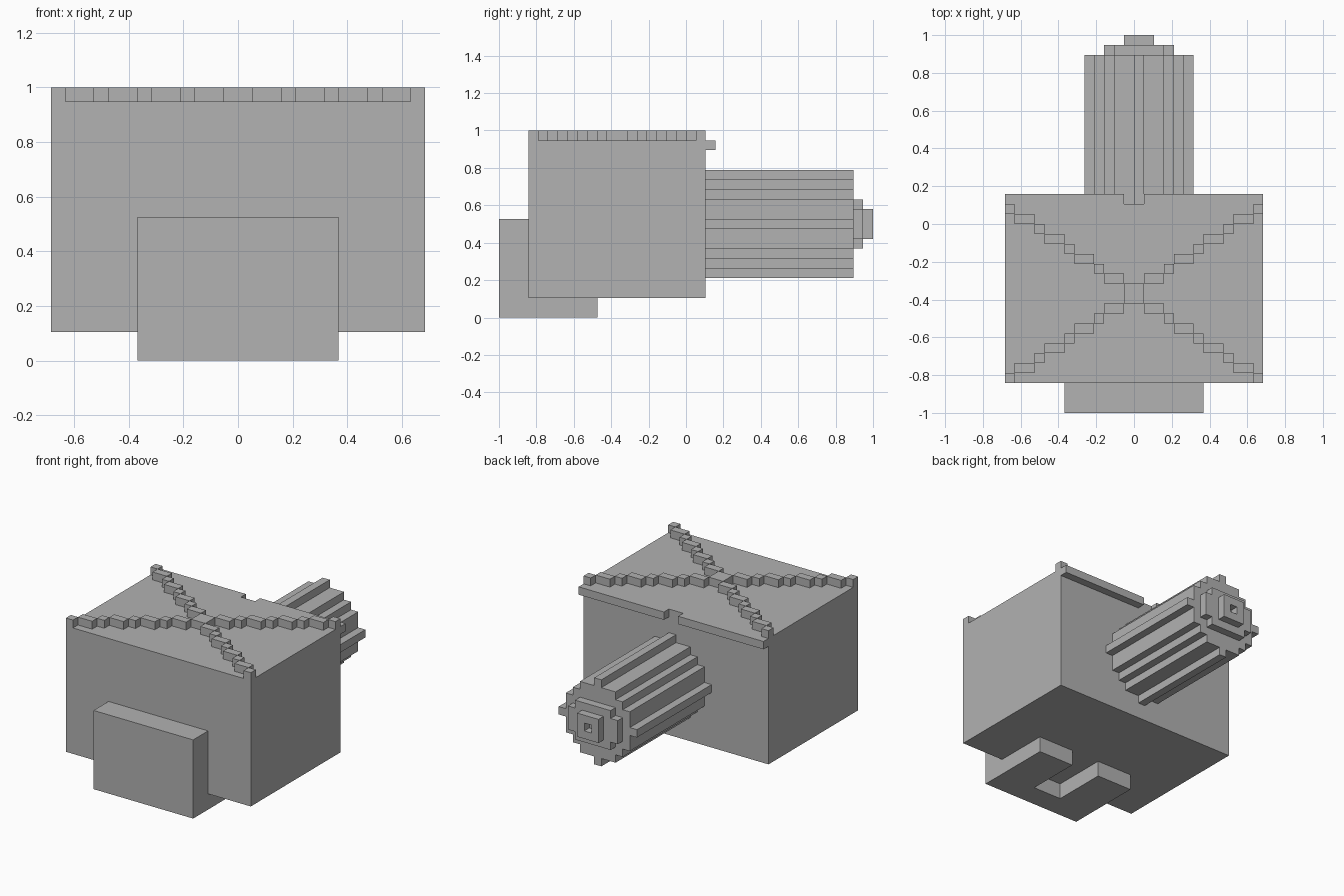
import bpy
import bmesh
from mathutils import Vector

if "Cube" in bpy.data.objects:
    bpy.data.objects.remove(bpy.data.objects["Cube"], do_unlink=True)

U = 2 / 38                      # edge of one block
ORIGIN = Vector((13, 19, 0))    # centre of the footprint, in blocks

grey = bpy.data.materials.new("plain_grey")
grey.use_nodes = True
colour = (0.445, 0.445, 0.445, 1)
grey.diffuse_color = colour
grey.node_tree.nodes["Principled BSDF"].inputs["Base Color"].default_value = colour


def finish(name, bm):
    """Scale from blocks to units and make the object."""
    for v in bm.verts:
        v.co = (v.co - ORIGIN) * U
    bmesh.ops.recalc_face_normals(bm, faces=bm.faces)
    mesh = bpy.data.meshes.new(name)
    bm.to_mesh(mesh)
    bm.free()
    mesh.materials.append(grey)
    obj = bpy.data.objects.new(name, mesh)
    bpy.context.collection.objects.link(obj)
    return obj


def add_box(bm, low, high):
    low, high = Vector(low), Vector(high)
    verts = bmesh.ops.create_cube(bm, size=1)["verts"]
    for v in verts:
        v.co = (low + high) / 2 + v.co * (high - low)


def boxes(name, *pairs):
    bm = bmesh.new()
    for low, high in pairs:
        add_box(bm, low, high)
    return finish(name, bm)


def stepped_rod(name, quarter, y0, y1):
    """Extrude along y an outline mirrored from one stepped quarter."""
    back = quarter[::-1]
    outline = (quarter + [(x, -z) for x, z in back]
               + [(-x, -z) for x, z in quarter] + [(-x, z) for x, z in back])
    bm = bmesh.new()
    face = bm.faces.new([bm.verts.new((13.5 + x, y0, 9.5 + z)) for x, z in outline])
    new = bmesh.ops.extrude_face_region(bm, geom=[face])["geom"]
    for v in new:
        if isinstance(v, bmesh.types.BMVert):
            v.co.y = y1
    return finish(name, bm)


# Main body and the split lip along its back edge
boxes("body", ((0, 3, 2), (26, 21, 18)))
boxes("back_lip", ((0, 21, 17), (12, 22, 18)), ((14, 21, 17), (26, 22, 18)))

# Stepped diagonal ribs crossing on the lid
ribs = [((12, 11, 18), (14, 13, 19))]
x = 0
for i in range(8):
    width = 1 + i % 2
    for x0 in (x, 26 - x - width):
        for y0 in (3 + i, 20 - i):
            ribs.append(((x0, y0, 18), (x0 + width, y0 + 1, 19)))
    x += width
boxes("lid_ribs", *ribs)

# Front plate with two feet running under the body
boxes("front_plate", ((6, 0, 0), (20, 3, 10)))
boxes("feet", ((6, 3, 0), (11, 10, 2)), ((15, 3, 0), (20, 10, 2)))

# Ridged drum at the back and its end disc
stepped_rod("drum", [(0.5, 5.5), (0.5, 4.5), (2.5, 4.5), (2.5, 3.5), (3.5, 3.5),
                     (3.5, 2.5), (4.5, 2.5), (4.5, 0.5), (5.5, 0.5)], 21, 36)
stepped_rod("drum_disc", [(2.5, 2.5), (2.5, 1.5), (3.5, 1.5)], 36, 37)

# Square ring at the tip
boxes("tip_ring",
      ((12, 37, 8), (15, 38, 9)), ((12, 37, 10), (15, 38, 11)),
      ((12, 37, 9), (13, 38, 10)), ((14, 37, 9), (15, 38, 10)))
